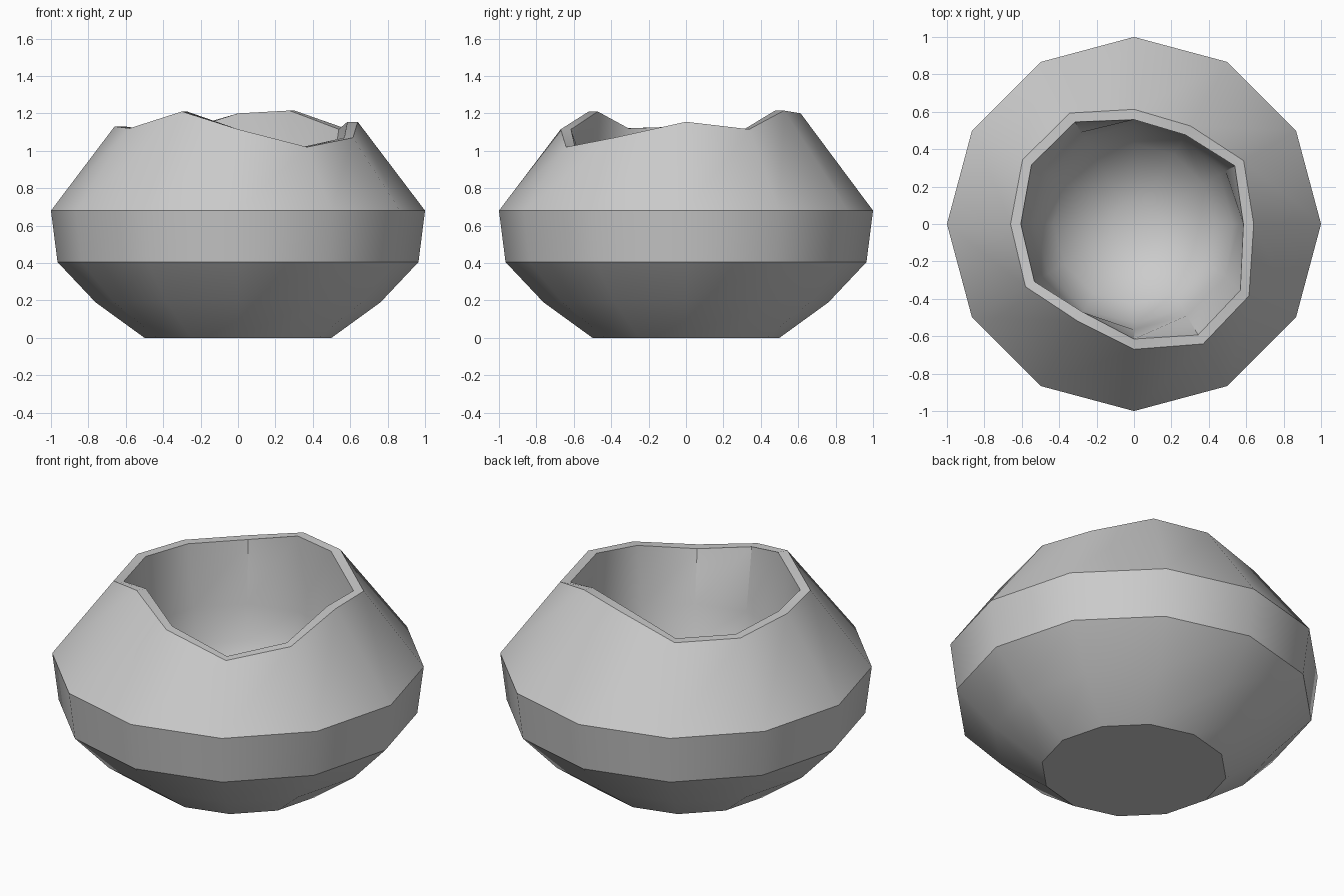
import bpy, bmesh, math

if "Cube" in bpy.data.objects:
    bpy.data.objects.remove(bpy.data.objects["Cube"])

N = 12
WALL = 0.055

# Broken rim: (angle, radius, height), starting at +x
RIM = [(0, 0.64, 1.155), (30, 0.677, 1.115), (60, 0.605, 1.215), (90, 0.613, 1.20),
       (120, 0.685, 1.10), (150, 0.688, 1.10), (180, 0.66, 1.13), (210, 0.67, 1.12),
       (240, 0.60, 1.21), (270, 0.67, 1.115), (300, 0.74, 1.02), (328, 0.725, 1.07)]

# Body and cavity profiles: (radius, height)
OUTER = [(0.5, 0.0), (0.762, 0.19), (0.965, 0.405), (1.0, 0.68)]
INNER = [(0.565, 0.75), (0.53, 0.55), (0.43, 0.38), (0.25, 0.25), (0.12, 0.21)]

bm = bmesh.new()


def ring(points):
    return [bm.verts.new((r * math.cos(math.radians(a)),
                          r * math.sin(math.radians(a)), z))
            for a, r, z in points]


def circle(r, z):
    return ring([(360 * i / N, r, z) for i in range(N)])


# Outside wall, broken lip, then bowl-shaped cavity
rings = [circle(*p) for p in OUTER]
rings.append(ring(RIM))
rings.append(ring([(a, r - WALL, z) for a, r, z in RIM]))
rings += [circle(*p) for p in INNER]
lip = len(OUTER) + 1
for k, (a, b) in enumerate(zip(rings, rings[1:])):
    for i in range(N):
        j = (i + 1) % N
        if k == lip:  # twisted cavity wall
            bm.faces.new((a[i], a[j], b[j]))
            bm.faces.new((a[i], b[j], b[i]))
        else:
            bm.faces.new((a[i], a[j], b[j], b[i]))

# Flat base and cavity floor
bm.faces.new(rings[0][::-1])
centre = bm.verts.new((0, 0, 0.2))
for i in range(N):
    bm.faces.new((rings[-1][i], rings[-1][(i + 1) % N], centre))

bmesh.ops.recalc_face_normals(bm, faces=bm.faces[:])
mesh = bpy.data.meshes.new("broken_pot")
bm.to_mesh(mesh)
bm.free()
pot = bpy.data.objects.new("broken_pot", mesh)
bpy.context.collection.objects.link(pot)

# Smooth round the pot, crisp at the belt and lip
bpy.context.view_layer.objects.active = pot
pot.select_set(True)
bpy.ops.object.shade_smooth_by_angle(angle=math.radians(33))
